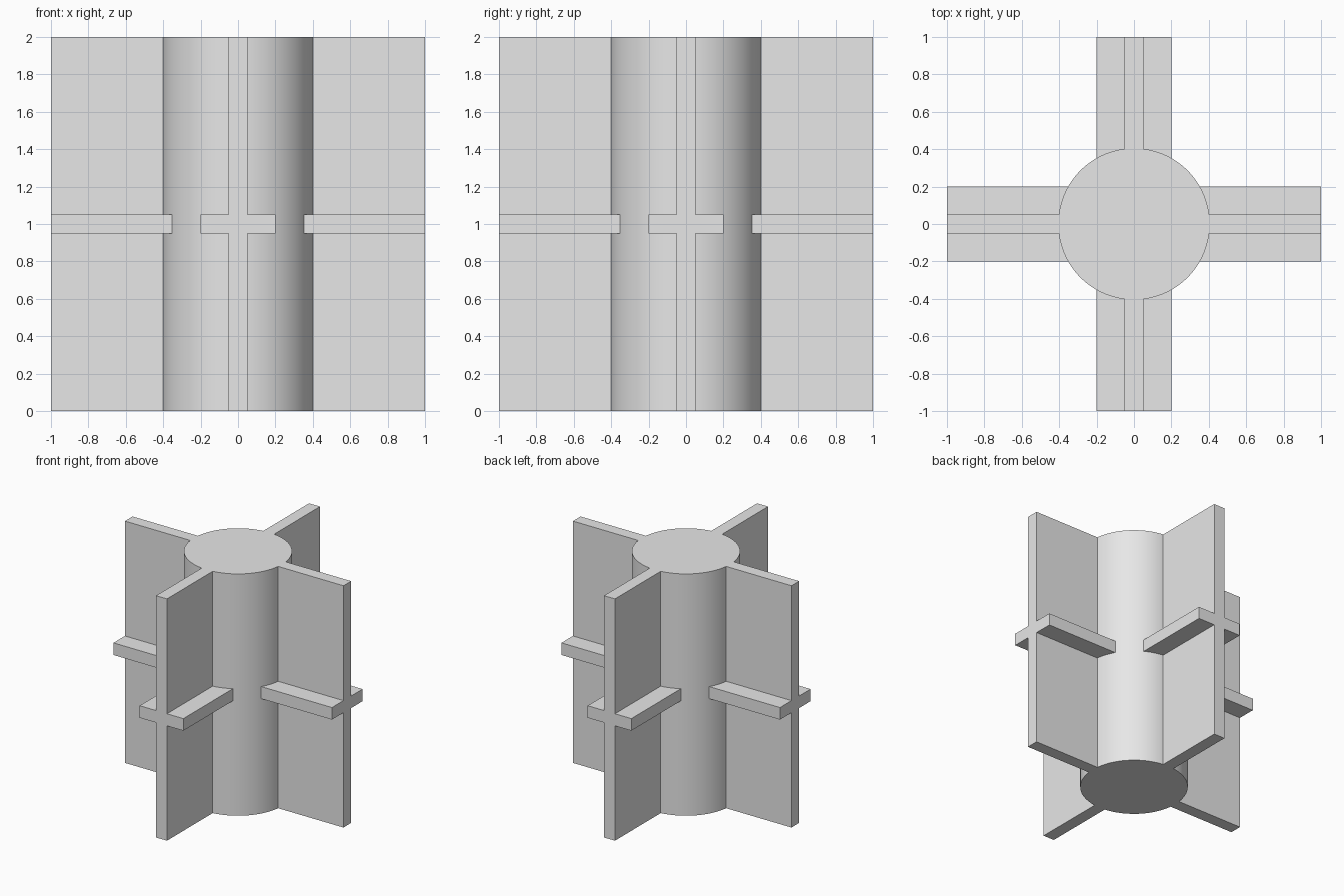
import bpy
import bmesh
import math
from mathutils import Matrix

RADIUS, HEIGHT, REACH = 0.405, 2.0, 1.0
THIN, WIDE = 0.05, 0.2   # half thickness of plates, half width of the rib
MID = HEIGHT / 2

cube = bpy.data.objects.get("Cube")
if cube:
    bpy.data.objects.remove(cube, do_unlink=True)

grey = bpy.data.materials.new("light_grey")
grey.use_nodes = True
colour = (0.8, 0.8, 0.8, 1)
grey.diffuse_color = colour
grey.node_tree.nodes["Principled BSDF"].inputs["Base Color"].default_value = colour


def finish(name, bm):
    bmesh.ops.recalc_face_normals(bm, faces=bm.faces)
    mesh = bpy.data.meshes.new(name)
    bm.to_mesh(mesh)
    bm.free()
    mesh.materials.append(grey)
    obj = bpy.data.objects.new(name, mesh)
    bpy.context.collection.objects.link(obj)
    return obj


# Central column
bm = bmesh.new()
bmesh.ops.create_cone(bm, cap_ends=True, segments=128, radius1=RADIUS, radius2=RADIUS,
                      depth=HEIGHT, matrix=Matrix.Translation((0, 0, MID)))
column = finish("column", bm)
bpy.ops.object.select_all(action='DESELECT')
column.select_set(True)
bpy.context.view_layer.objects.active = column
bpy.ops.object.shade_smooth_by_angle(angle=math.radians(30))


# Upright fin with a level rib: a cross-shaped profile run out from the column
def cross_fin(name, angle):
    half = [(THIN, 0), (THIN, MID - THIN), (WIDE, MID - THIN),
            (WIDE, MID + THIN), (THIN, MID + THIN), (THIN, HEIGHT)]
    profile = half + [(-y, z) for y, z in reversed(half)]
    bm = bmesh.new()
    outer = [bm.verts.new((REACH, y, z)) for y, z in profile]
    inner = [bm.verts.new((math.sqrt(RADIUS ** 2 - y * y), y, z)) for y, z in profile]
    bm.faces.new(outer)
    count = len(profile)
    for i in range(count):
        j = (i + 1) % count
        bm.faces.new((outer[i], inner[i], inner[j], outer[j]))
    bm.transform(Matrix.Rotation(angle, 4, 'Z'))
    finish(name, bm)


for i, side in enumerate(("left", "back", "right", "front")):
    cross_fin(side + "_fin", i * math.pi / 2)
